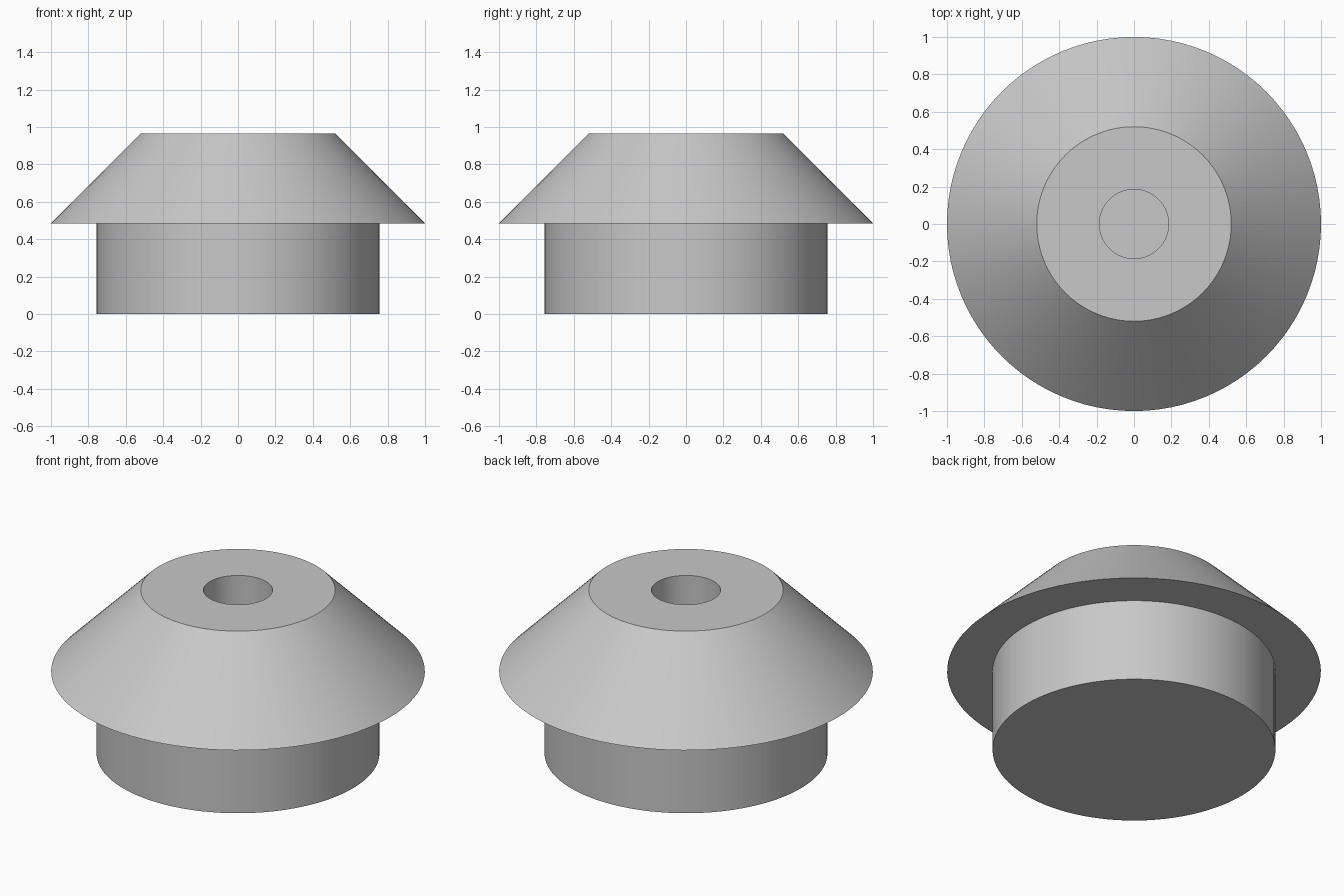
import bpy
import bmesh
import math

cube = bpy.data.objects.get("Cube")
if cube:
    bpy.data.objects.remove(cube, do_unlink=True)

SEGMENTS = 96

# Single plain grey
grey = bpy.data.materials.new("light_grey")
grey.use_nodes = True
colour = (0.58, 0.58, 0.58, 1.0)
grey.diffuse_color = colour
grey.node_tree.nodes["Principled BSDF"].inputs["Base Color"].default_value = colour


def lathe(name, profile):
    """Revolve an (r, z) profile, running from axis to axis, around z."""
    bm = bmesh.new()
    verts = [bm.verts.new((r, 0, z)) for r, z in profile]
    edges = [bm.edges.new(pair) for pair in zip(verts, verts[1:])]
    bmesh.ops.spin(bm, geom=verts + edges, cent=(0, 0, 0), axis=(0, 0, 1),
                   angle=math.tau, steps=SEGMENTS, use_duplicate=False)
    bmesh.ops.remove_doubles(bm, verts=bm.verts, dist=0.0001)
    bmesh.ops.recalc_face_normals(bm, faces=bm.faces)
    mesh = bpy.data.meshes.new(name)
    bm.to_mesh(mesh)
    bm.free()
    mesh.materials.append(grey)
    obj = bpy.data.objects.new(name, mesh)
    bpy.context.collection.objects.link(obj)
    bpy.ops.object.select_all(action="DESELECT")
    obj.select_set(True)
    bpy.context.view_layer.objects.active = obj
    bpy.ops.object.shade_smooth_by_angle(angle=math.radians(30))
    return obj


# Round plug, overhanging conical flange and blind centre hole in one solid
base_z, top_z = 0.485, 0.965
plug_r, flange_r, top_r, hole_r = 0.757, 1.0, 0.52, 0.185
lathe("flanged_plug", [
    (0, 0), (plug_r, 0), (plug_r, base_z),
    (flange_r, base_z), (top_r, top_z),
    (hole_r, top_z), (hole_r, base_z), (0, base_z),
])
